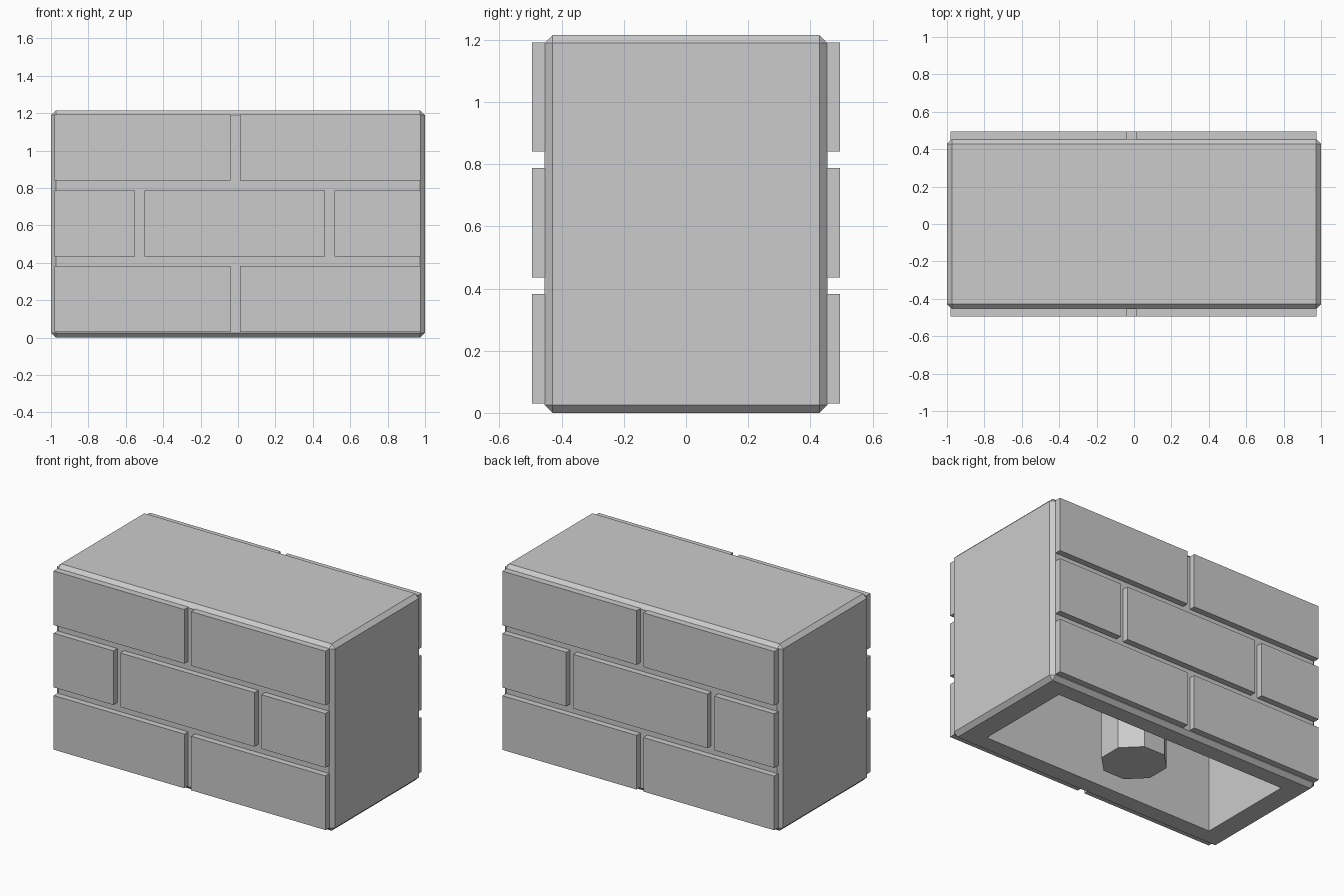
import bpy
import bmesh
from math import radians
from mathutils import Matrix

cube = bpy.data.objects.get("Cube")
if cube:
    bpy.data.objects.remove(cube, do_unlink=True)

grey = bpy.data.materials.new("light grey")
grey.use_nodes = True
colour = (0.6, 0.6, 0.6, 1)
grey.diffuse_color = colour
grey.node_tree.nodes["Principled BSDF"].inputs["Base Color"].default_value = colour

HALF_X, HALF_Y, HEIGHT = 1.0, 0.455, 1.215
CHAMFER = 0.026
CAVITY_X, CAVITY_Y, CEILING = 0.84, 0.325, 1.06
FACE_Y = 0.495


def finish(bm, name):
    mesh = bpy.data.meshes.new(name)
    bmesh.ops.recalc_face_normals(bm, faces=bm.faces)
    bm.to_mesh(mesh)
    bm.free()
    mesh.materials.append(grey)
    obj = bpy.data.objects.new(name, mesh)
    bpy.context.collection.objects.link(obj)
    return obj


def box_mesh(low, high):
    bm = bmesh.new()
    size = [b - a for a, b in zip(low, high)]
    middle = [(a + b) / 2 for a, b in zip(low, high)]
    bmesh.ops.create_cube(bm, size=1, matrix=Matrix.Translation(middle) @ Matrix.Diagonal((*size, 1)))
    return bm


# Chamfered body, hollowed from below
bm = box_mesh((-HALF_X, -HALF_Y, 0), (HALF_X, HALF_Y, HEIGHT))
bmesh.ops.bevel(bm, geom=bm.edges[:], offset=CHAMFER, segments=1, affect='EDGES')
bottom = min(bm.faces, key=lambda f: f.calc_center_median().z)
bmesh.ops.inset_individual(bm, faces=[bottom], thickness=0.1)
for v in bottom.verts:
    v.co.x = CAVITY_X if v.co.x > 0 else -CAVITY_X
    v.co.y = CAVITY_Y if v.co.y > 0 else -CAVITY_Y
ceiling = bmesh.ops.extrude_discrete_faces(bm, faces=[bottom])["faces"][0]
for v in ceiling.verts:
    v.co.z = CEILING
finish(bm, "hollow_body")

# Octagonal post inside the cavity, flats facing the walls
bm = bmesh.new()
post_top = CEILING + 0.01
bmesh.ops.create_cone(bm, cap_ends=True, segments=8, radius1=0.198, radius2=0.198, depth=post_top,
                      matrix=Matrix.Translation((0, 0, post_top / 2)) @ Matrix.Rotation(radians(22.5), 4, 'Z'))
finish(bm, "inner_post")

# Raised masonry blocks in three staggered courses, on front and back
outer = [(-0.98, -0.04), (0.01, 0.975)]
middle = [(-0.98, -0.55), (-0.5, 0.465), (0.515, 0.975)]
for course, spans in enumerate([outer, middle, outer]):
    z = 0.03 + course * 0.405
    for i, (x1, x2) in enumerate(spans):
        for side, y1, y2 in [("front", -FACE_Y, 0.01 - HALF_Y), ("back", HALF_Y - 0.01, FACE_Y)]:
            bm = box_mesh((x1, y1, z), (x2, y2, z + 0.352))
            finish(bm, f"{side}_block_course_{course + 1}_{i + 1}")
